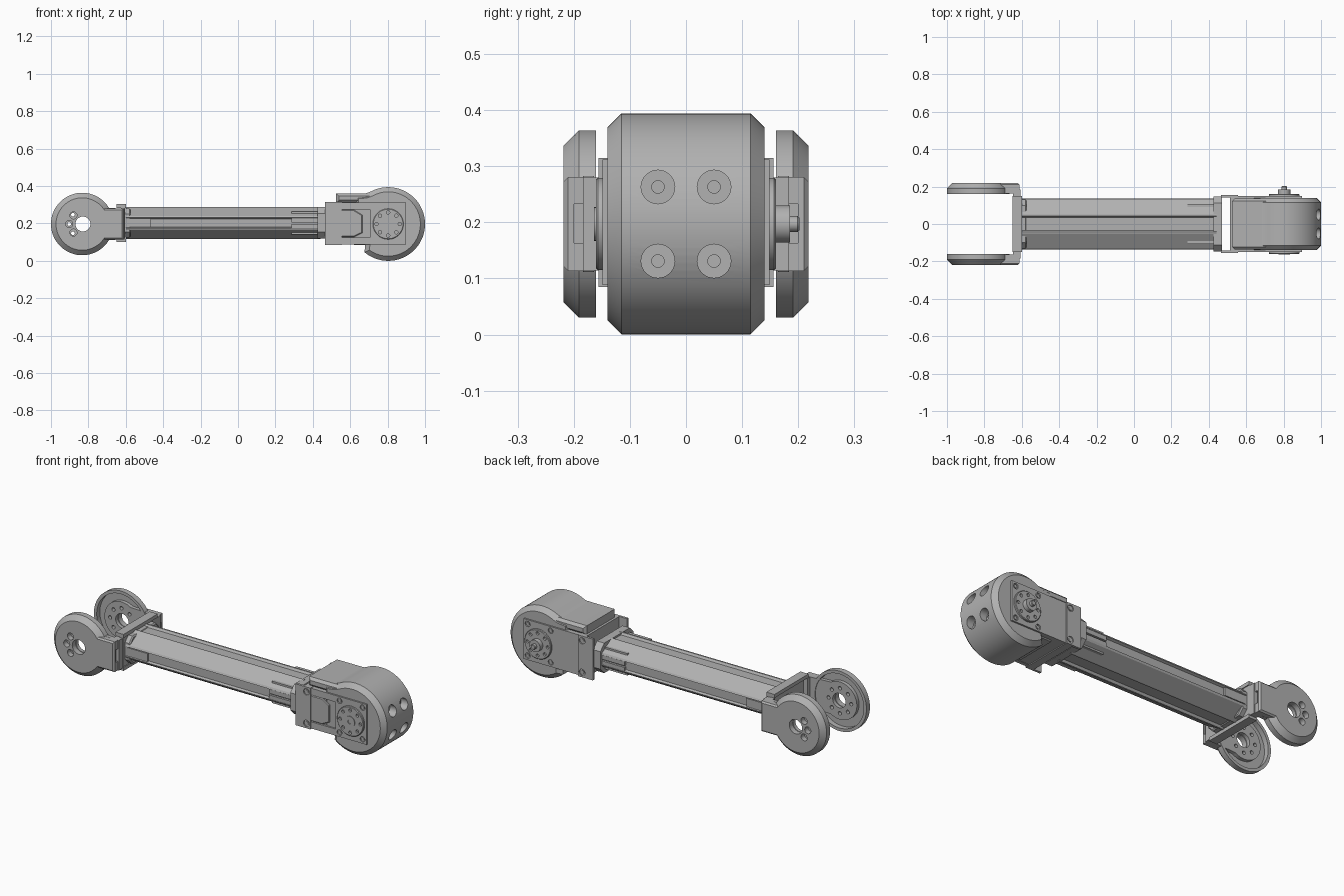
import bpy, bmesh, math

cube = bpy.data.objects.get("Cube")
if cube:
    bpy.data.objects.remove(cube)

grey = bpy.data.materials.new("machined_grey")
grey.use_nodes = True
colour = (0.44, 0.44, 0.44, 1)
grey.diffuse_color = colour
grey.node_tree.nodes["Principled BSDF"].inputs["Base Color"].default_value = colour

MID = 0.197        # height of both joint axes
CAP_X = -0.833     # fork joint axis
HUB_X = 0.803      # motor joint axis


def arc(cx, cy, r, start=0, end=360, n=64):
    """Points of an arc, or of a full circle when the angles are left out."""
    full = abs(end - start) == 360
    steps = n if full else n - 1
    angles = [math.radians(start + (end - start) * i / steps) for i in range(n)]
    return [(cx + r * math.cos(a), cy + r * math.sin(a)) for a in angles]


def rect(u0, u1, v0, v1):
    return [(u0, v0), (u1, v0), (u1, v1), (u0, v1)]


def octagon(u, v0, v1, c):
    """Rectangle of half width u with its corners cut off by c."""
    return [(-u + c, v0), (u - c, v0), (u, v0 + c), (u, v1 - c),
            (u - c, v1), (-u + c, v1), (-u, v1 - c), (-u, v0 + c)]


def prisms(name, outlines, axis, lo, hi, chamfer=0, both=False):
    """Extrude outlines along an axis, optionally chamfering the end faces."""
    place = {"x": lambda u, v, w: (w, u, v), "y": lambda u, v, w: (u, w, v)}[axis]
    bm = bmesh.new()
    for pts in outlines:
        a = [bm.verts.new(place(u, v, lo)) for u, v in pts]
        b = [bm.verts.new(place(u, v, hi)) for u, v in pts]
        ends = [bm.faces.new(a), bm.faces.new(b)]
        for i in range(len(pts)):
            j = (i + 1) % len(pts)
            bm.faces.new((a[i], a[j], b[j], b[i]))
        bmesh.ops.recalc_face_normals(bm, faces=bm.faces)
        if chamfer:
            edges = list(ends[1].edges) + (list(ends[0].edges) if both else [])
            bmesh.ops.bevel(bm, geom=edges, offset=chamfer, segments=1,
                            profile=0.5, affect="EDGES", clamp_overlap=False)
    mesh = bpy.data.meshes.new(name)
    bm.to_mesh(mesh)
    bm.free()
    mesh.materials.append(grey)
    obj = bpy.data.objects.new(name, mesh)
    bpy.context.collection.objects.link(obj)
    return obj


def prism(name, pts, axis, lo, hi, chamfer=0, both=False):
    return prisms(name, [pts], axis, lo, hi, chamfer, both)


def box(name, x0, x1, y0, y1, z0, z1):
    return prism(name, rect(x0, x1, z0, z1), "y", y0, y1)


def cut(obj, outlines, axis, lo, hi):
    """Cut prisms out of an object."""
    cutter = prisms("cutter", outlines, axis, lo, hi)
    cutter.hide_render = True
    mod = obj.modifiers.new("cut", "BOOLEAN")
    mod.operation, mod.solver, mod.object = "DIFFERENCE", "EXACT", cutter
    bpy.context.view_layer.objects.active = obj
    bpy.ops.object.modifier_apply(modifier=mod.name)
    bpy.data.objects.remove(cutter)


# Eight-sided tube with shallow grooves, mirrored from one quarter of its section
quarter = [(0.122, 0.0), (0.122, 0.022), (0.135, 0.028), (0.13, 0.038), (0.1, 0.056),
           (0.07, 0.074), (0.05, 0.086), (0.042, 0.086), (0.034, 0.074), (0.0, 0.074)]
half = quarter + [(-y, z) for y, z in reversed(quarter[:-1])]
section = half + [(y, -z) for y, z in reversed(half[1:-1])]
prism("tube", [(y, z + 0.203) for y, z in section], "x", -0.6, 0.44)

# End fittings with prongs lying along the tube
prism("fork_collar", octagon(0.13, 0.125, 0.28, 0.03), "x", -0.612, -0.575, 0.006)
prism("motor_collar", octagon(0.147, 0.12, 0.287, 0.035), "x", 0.425, 0.47)
for s, side in ((-1, "front"), (1, "back")):
    box("fork_prong_" + side, -0.59, -0.465, s * 0.1, s * 0.133, 0.18, 0.226)
    for z in (0.185, 0.218):
        box("motor_prong_" + side, 0.285, 0.44, s * 0.1, s * 0.134, z - 0.012, z + 0.012)
    for z in (0.149, 0.257):
        box("edge_prong_" + side, 0.285, 0.44, s * 0.085, s * 0.108, z - 0.007, z + 0.007)

# Fork bracket: channel with top and bottom lips
box("fork_plate", -0.625, -0.605, -0.15, 0.15, 0.11, 0.295)
box("fork_top_lip", -0.65, -0.6, -0.15, 0.15, 0.283, 0.303)
box("fork_bottom_lip", -0.65, -0.6, -0.15, 0.15, 0.1, 0.12)
for y in (-0.055, 0.055):
    prism("fork_screw", arc(y, MID, 0.016, n=20), "x", -0.64, -0.62)

for s, side in ((-1, "front"), (1, "back")):
    # Dished round cap with an axle hole and three screw holes
    cap = prism("cap_" + side, arc(CAP_X, MID, 0.167, n=72), "y", s * 0.16, s * 0.218, 0.027)
    cut(cap, [arc(CAP_X, MID, 0.15, n=72)], "y", s * 0.14, s * 0.188)
    holes = [arc(CAP_X + dx, MID + dz, 0.019, n=20)
             for dx, dz in ((-0.047, 0.046), (-0.07, 0), (-0.047, -0.046))]
    cut(cap, holes + [arc(CAP_X + 0.004, MID, 0.04, n=32)], "y", s * 0.15, s * 0.25)

    # Arm from the cap back to the fork
    arm = prism("cap_arm_" + side, rect(-0.725, -0.612, 0.113, 0.281), "y",
                s * 0.178, s * 0.218, 0.008)
    cut(arm, [rect(-0.64, -0.6, 0.163, 0.233)], "y", s * 0.17, s * 0.2)

    # Wide inner plate holding the joint
    plate = arc(CAP_X, MID, 0.105, 58, 302, 40) + [(-0.65, 0.113), (-0.606, 0.113),
                                                   (-0.606, 0.281), (-0.65, 0.281)]
    plate = prism("joint_plate_" + side, plate, "y", s * 0.164, s * 0.184)
    small = [arc(x, z, 0.01, n=16) for x, z in arc(CAP_X, MID, 0.07, n=8)]
    cut(plate, small + [arc(CAP_X + 0.004, MID, 0.04, n=32)], "y", s * 0.15, s * 0.2)
    box("fork_side_" + side, -0.648, -0.606, s * 0.143, s * 0.17, 0.114, 0.28)

# Rounded motor hood with four screw recesses in its rim
outline = arc(HUB_X, MID, 0.197, 118, -130, 60)
outline += [(0.68, 0.085), (0.62, 0.085), (0.62, 0.358), (0.66, 0.358), (0.688, 0.362)]
hood = prism("motor_hood", outline, "y", -0.14, 0.14, 0.025, True)
spots = [(y, MID + dz) for y in (-0.05, 0.05) for dz in (-0.066, 0.066)]
cut(hood, [arc(y, z, 0.03, n=32) for y, z in spots], "x", 0.95, 1.1)
for y, z in spots:
    prism("hood_screw", arc(y, z, 0.012, n=24), "x", 0.94, 0.958)
flap = [(0.525, 0.31), (0.72, 0.31), (0.72, 0.362), (0.66, 0.361), (0.525, 0.361)]
prism("hood_flap", flap, "y", -0.136, 0.136, 0.014, True)

# Motor body and mount
box("motor_body", 0.52, 0.88, -0.138, 0.138, 0.09, 0.312)
box("motor_mount", 0.512, 0.555, -0.15, 0.15, 0.085, 0.315)
for s, side in ((-1, "front"), (1, "back")):
    flange = box("mount_flange_" + side, 0.465, 0.555, s * 0.143, s * 0.156, 0.085, 0.315)
    corners = [(0.531, 0.112), (0.531, 0.288)]
    cut(flange, [arc(x, z, 0.018, n=20) for x, z in corners], "y", s * 0.145, s * 0.2)
    for x, z in corners:
        prism("mount_screw", arc(x, z, 0.01, n=16), "y", s * 0.14, s * 0.154)

    # Face plate with corner screws
    face = box("face_plate_" + side, 0.55, 0.897, s * 0.13, s * 0.149, 0.088, 0.312)
    corners = [(x, z) for x in (0.73, 0.872) for z in (0.112, 0.288)]
    cut(face, [arc(x, z, 0.015, n=20) for x, z in corners], "y", s * 0.142, s * 0.2)
    if s < 0:
        cut(face, [rect(0.54, 0.705, 0.125, 0.275)], "y", -0.12, -0.2)
    for x, z in corners:
        prism("face_screw", arc(x, z, 0.009, n=16), "y", s * 0.135, s * 0.147)

    # Output horn with a ring of holes and a raised hub
    horn = prism("horn_" + side, arc(HUB_X, MID, 0.082, n=48), "y",
                 s * 0.14, s * 0.16, 0.003)
    cut(horn, [arc(x, z, 0.009, n=16) for x, z in arc(HUB_X, MID, 0.062, n=8)],
        "y", s * 0.145, s * 0.2)
    hub = prism("horn_hub_" + side, arc(HUB_X, MID, 0.03, n=32), "y", s * 0.15, s * 0.164)
    if s < 0:
        cut(hub, [arc(HUB_X, MID, 0.012, n=20)], "y", -0.152, -0.2)

# Front cable cover set in the face plate recess
cover = [(0.55, 0.128), (0.62, 0.128), (0.665, 0.15), (0.665, 0.245), (0.62, 0.272), (0.55, 0.272)]
prism("cable_cover", cover, "y", -0.13, -0.148, 0.004)

# Shaft stub on the back
prism("shaft_base", arc(HUB_X, MID, 0.033, n=32), "y", 0.158, 0.185)
prism("shaft_tip", arc(HUB_X, MID, 0.014, n=24), "y", 0.18, 0.202, 0.003)

# Smooth the round surfaces, keeping hard edges
bpy.ops.object.select_all(action="DESELECT")
for obj in bpy.context.scene.objects:
    if obj.type == "MESH":
        obj.select_set(True)
        bpy.context.view_layer.objects.active = obj
bpy.ops.object.shade_smooth_by_angle(angle=math.radians(30))
